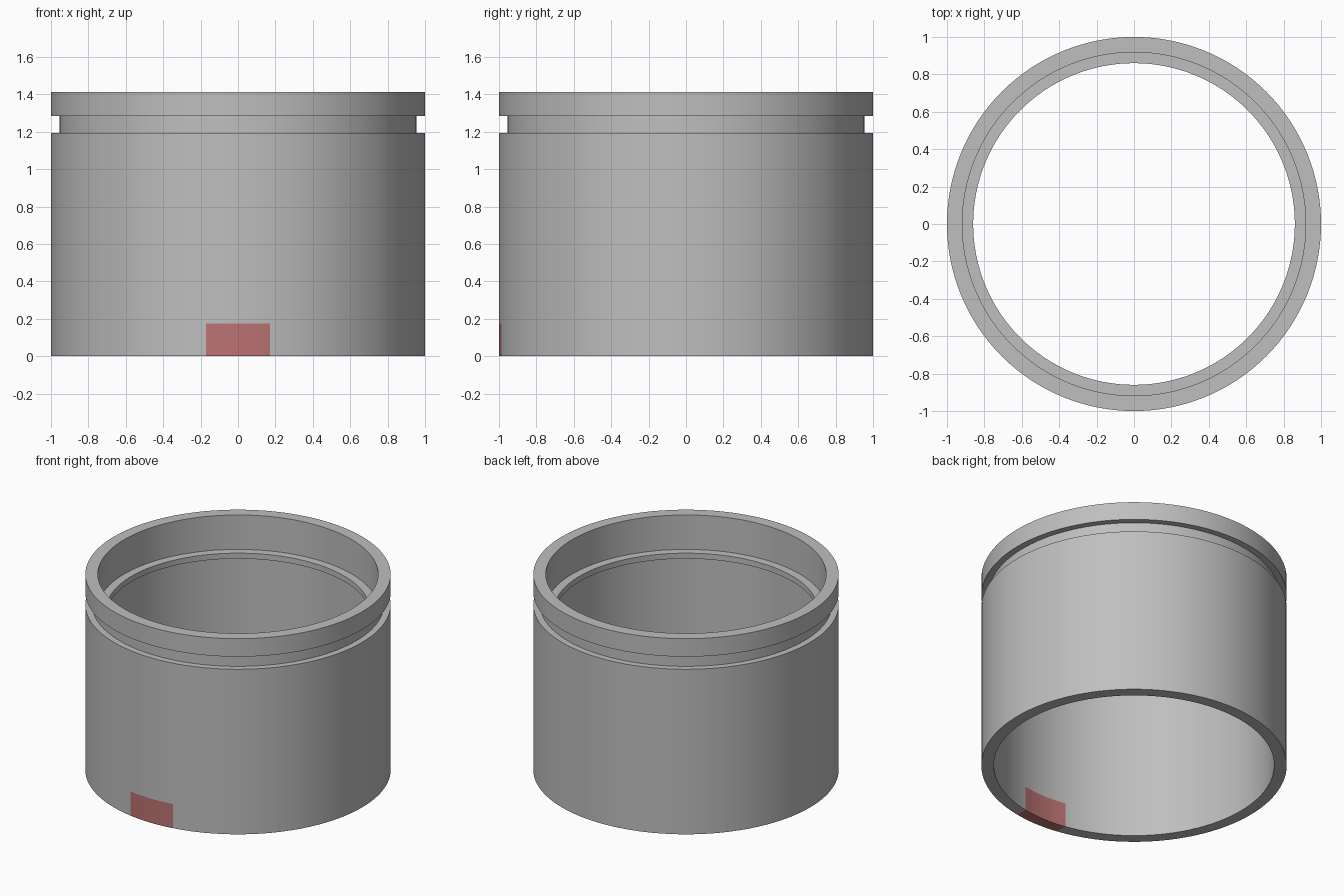
import bpy, bmesh, math

if "Cube" in bpy.data.objects:
    bpy.data.objects.remove(bpy.data.objects["Cube"])

SEGS = 128
PATCH_X, PATCH_Z = 0.17, 0.175


def material(name, rgb):
    m = bpy.data.materials.new(name)
    m.diffuse_color = (*rgb, 1.0)
    m.use_nodes = True
    m.node_tree.nodes["Principled BSDF"].inputs["Base Color"].default_value = m.diffuse_color
    return m


# Closed wall profile (radius, height): outer groove near the top, inner rib below it
profile = [
    (1.0, 0.0), (1.0, PATCH_Z), (1.0, 1.193), (0.955, 1.193), (0.955, 1.284),
    (1.0, 1.284), (1.0, 1.414), (0.918, 1.414), (0.918, 1.165), (0.86, 1.165),
    (0.86, 1.125), (0.918, 1.125), (0.918, PATCH_Z), (0.918, 0.0),
]

# Lathe the profile into a ring
bm = bmesh.new()
rings = []
for i in range(SEGS):
    a = 2 * math.pi * i / SEGS
    rings.append([bm.verts.new((r * math.cos(a), r * math.sin(a), z)) for r, z in profile])
for i in range(SEGS):
    p, q = rings[i], rings[(i + 1) % SEGS]
    for j in range(len(profile)):
        k = (j + 1) % len(profile)
        bm.faces.new((p[j], q[j], q[k], p[k]))


def in_front_band(f):
    c = f.calc_center_median()
    return c.y < -0.5 and c.z < PATCH_Z


# Cut the sides of the red block at the front foot
for x in (-PATCH_X, PATCH_X):
    faces = [f for f in bm.faces if in_front_band(f)]
    geom = set(faces)
    for f in faces:
        geom.update(f.edges)
        geom.update(f.verts)
    bmesh.ops.bisect_plane(bm, geom=list(geom), dist=1e-5,
                           plane_co=(x, 0, 0), plane_no=(1, 0, 0))

# Red where the wall lies inside the block, grey elsewhere
for f in bm.faces:
    if in_front_band(f) and abs(f.calc_center_median().x) < PATCH_X:
        f.material_index = 1

bmesh.ops.recalc_face_normals(bm, faces=bm.faces)
mesh = bpy.data.meshes.new("grooved_sleeve")
bm.to_mesh(mesh)
bm.free()
mesh.materials.append(material("light grey", (0.52, 0.52, 0.52)))
mesh.materials.append(material("dull red", (0.50, 0.17, 0.17)))

sleeve = bpy.data.objects.new("grooved_sleeve", mesh)
bpy.context.collection.objects.link(sleeve)
bpy.context.view_layer.objects.active = sleeve
sleeve.select_set(True)
bpy.ops.object.shade_smooth_by_angle(angle=math.radians(30))
